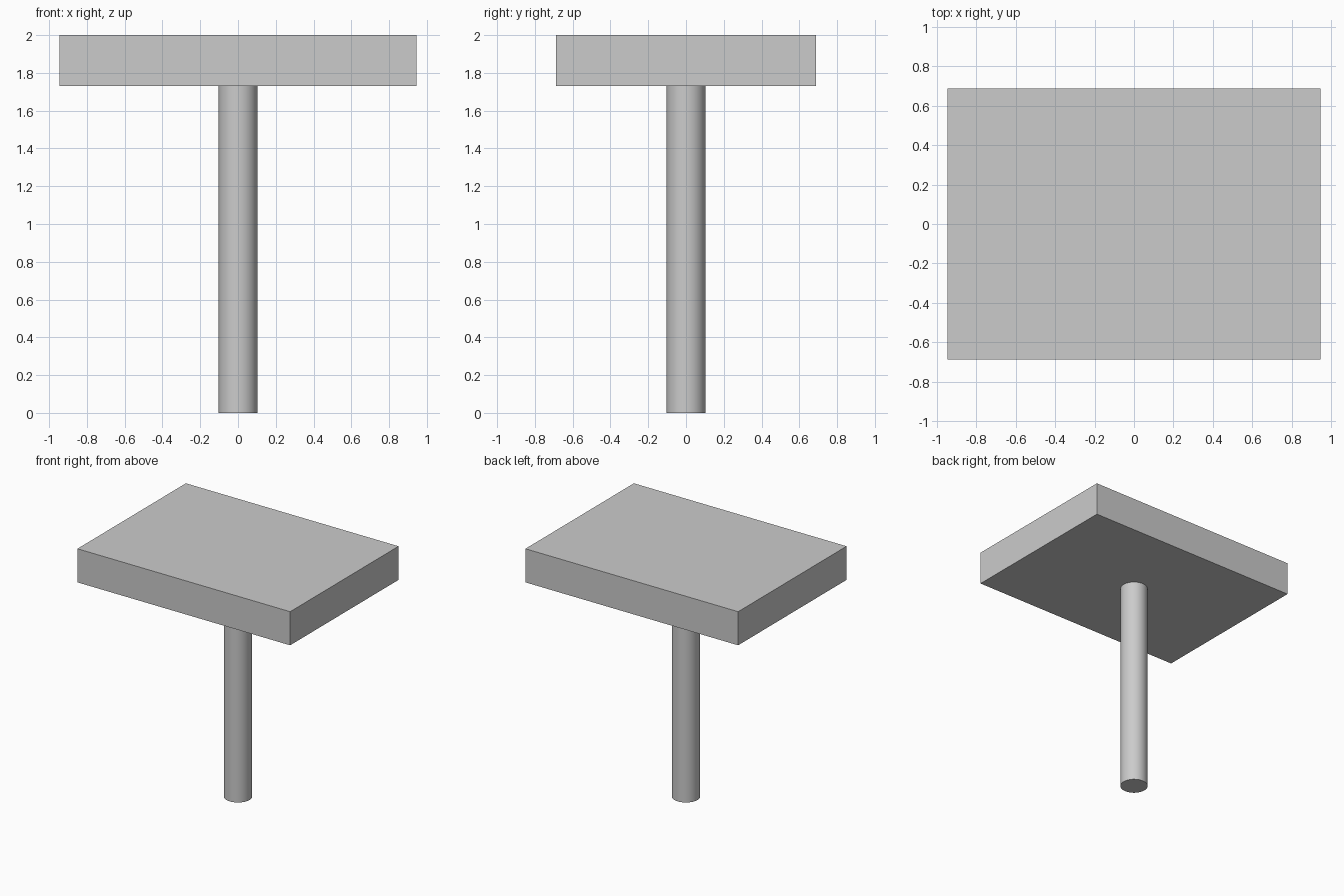
import bpy

if "Cube" in bpy.data.objects:
    bpy.data.objects.remove(bpy.data.objects["Cube"])

TOP_Z, UNDER_Z = 2.0, 1.73   # slab top and underside
WIDTH, DEPTH = 1.89, 1.376   # slab footprint
POST_RADIUS = 0.103

# Rectangular slab top
bpy.ops.mesh.primitive_cube_add(size=1, location=(0, 0, (TOP_Z + UNDER_Z) / 2))
slab = bpy.context.object
slab.name = "table_top"
slab.scale = (WIDTH, DEPTH, TOP_Z - UNDER_Z)
bpy.ops.object.transform_apply(location=False, rotation=False, scale=True)

# Round central post
bpy.ops.mesh.primitive_cylinder_add(vertices=64, radius=POST_RADIUS, depth=UNDER_Z,
                                    location=(0, 0, UNDER_Z / 2))
post = bpy.context.object
post.name = "centre_post"
bpy.ops.object.shade_smooth_by_angle()
